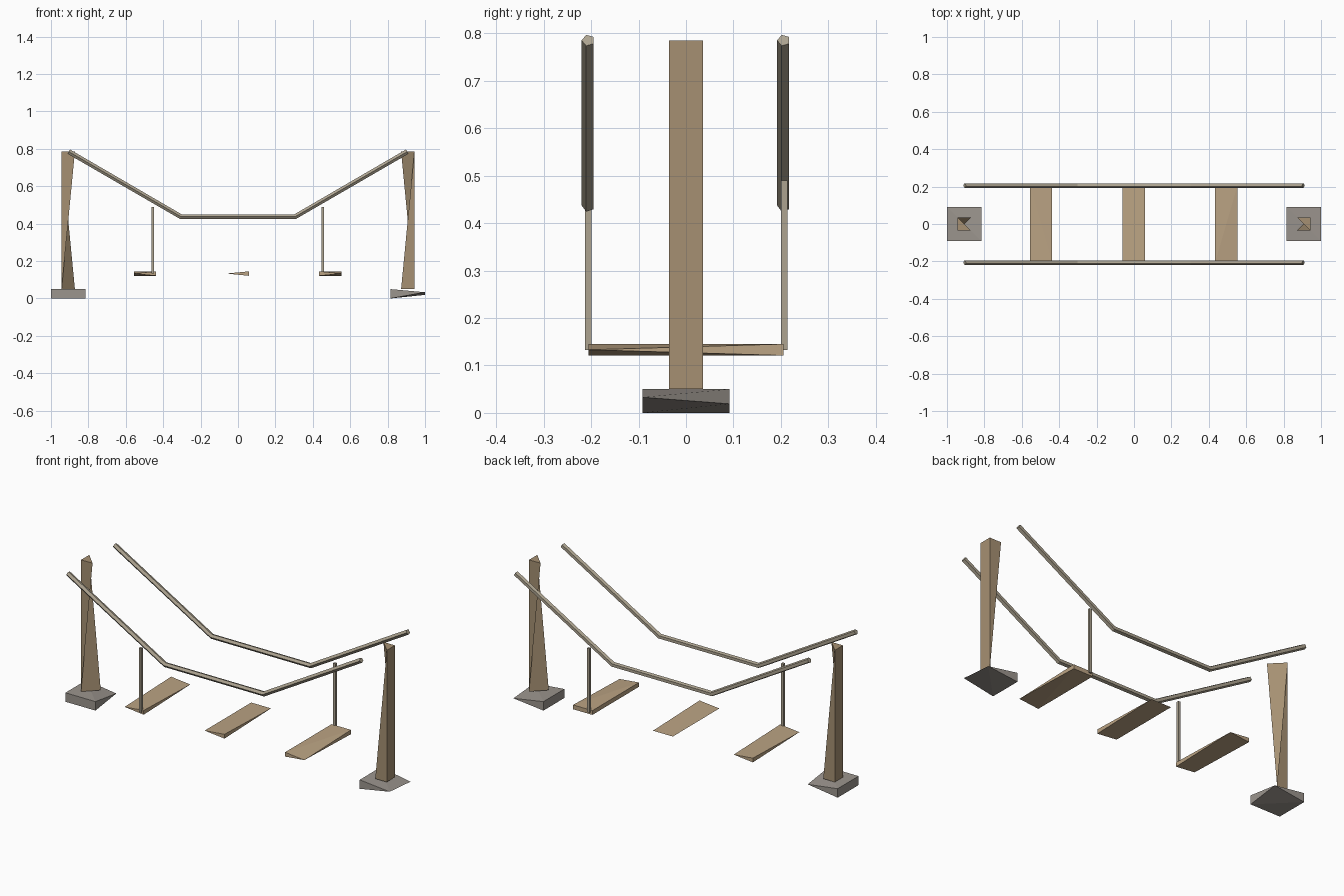
import bpy, bmesh
from mathutils import Vector

if "Cube" in bpy.data.objects:
    bpy.data.objects.remove(bpy.data.objects["Cube"])


def material(name, rgb):
    m = bpy.data.materials.new(name)
    m.diffuse_color = (*rgb, 1)
    m.use_nodes = True
    m.node_tree.nodes["Principled BSDF"].inputs["Base Color"].default_value = m.diffuse_color
    return m


WOOD = material("plank_wood", (0.50, 0.37, 0.23))
POST = material("post_wood", (0.38, 0.28, 0.17))
ROPE = material("rope_fibre", (0.42, 0.37, 0.28))
STONE = material("stone", (0.33, 0.30, 0.27))


def finish(name, bm, mat):
    bmesh.ops.recalc_face_normals(bm, faces=bm.faces[:])
    me = bpy.data.meshes.new(name)
    bm.to_mesh(me)
    bm.free()
    me.materials.append(mat)
    ob = bpy.data.objects.new(name, me)
    bpy.context.collection.objects.link(ob)


def slab(name, x, y, z, pinched, mat):
    """Box whose pinched corners (sx, sy) meet in one point at a given height."""
    bm = bmesh.new()
    for i in (0, 1):
        for j in (0, 1):
            for h in ([pinched[i, j]] if (i, j) in pinched else z):
                bm.verts.new((x[i], y[j], h))
    bmesh.ops.convex_hull(bm, input=bm.verts[:])
    finish(name, bm, mat)


def rod(name, points, r, mat, sides):
    """Low-poly rod swept along points in an xz plane."""
    bm = bmesh.new()
    pts = [Vector(p) for p in points]
    rings = []
    from math import cos, sin, tau
    for k, p in enumerate(pts):
        a = (p - pts[k - 1]).normalized() if k else None
        b = (pts[k + 1] - p).normalized() if k < len(pts) - 1 else None
        t = ((a or b) + (b or a)).normalized()
        side = Vector((0, 1, 0))
        up = side.cross(t)
        rings.append([bm.verts.new(p + side * r * cos(tau * (i + .5) / sides)
                                   + up * r * sin(tau * (i + .5) / sides))
                      for i in range(sides)])
    for q, s in zip(rings, rings[1:]):
        for i in range(sides):
            j = (i + 1) % sides
            bm.faces.new((q[i], q[j], s[j], s[i]))
    bm.faces.new(rings[0])
    bm.faces.new(rings[-1])
    finish(name, bm, mat)


# Stone footings
slab("left_footing", (-1, -.815), (-.092, .092), (0, .05), {(1, 1): .025}, STONE)
slab("right_footing", (.815, 1), (-.092, .092), (0, .05),
     {(1, 0): .033, (1, 1): .019}, STONE)

# Rough-hewn posts: full outer face, twisted inner side
for s, name in ((-1, "left_post"), (1, "right_post")):
    bm = bmesh.new()
    o, n, w, lo, hi = .943, .872, .036, .05, .785
    v = [bm.verts.new((s * x, s * y, z)) for x, y, z in (
        (o, -w, lo), (o, w, lo), (o, -w, hi), (o, w, hi), (n, -w, lo), (n, w, hi))]
    for f in ((0, 1, 3, 2), (2, 3, 5), (0, 4, 1), (0, 2, 4),
              (1, 5, 3), (2, 1, 4), (2, 5, 1)):
        bm.faces.new([v[i] for i in f])
    finish(name, bm, POST)

# Tread planks
Z, Y, M = (.121, .145), (-.205, .205), .133
slab("left_plank", (-.556, -.438), Y, Z, {(0, 0): M, (1, 1): M}, WOOD)
slab("middle_plank", (-.062, .06), Y, Z, {(0, 0): M, (0, 1): M, (1, 1): M}, WOOD)
slab("right_plank", (.434, .553), Y, Z, {(1, 0): M}, WOOD)

# Sagging hand ropes
for s, name in ((-1, "front_rope"), (1, "back_rope")):
    y = .206 * s
    rod(name, [(-.905, y, .785), (-.305, y, .437), (.305, y, .437), (.905, y, .785)],
        .014, ROPE, 5)

# Hangers
rod("front_hanger", [(-.455, -.206, .133), (-.455, -.206, .49)], .010, ROPE, 4)
rod("back_hanger", [(.453, .207, .133), (.453, .207, .49)], .010, ROPE, 4)
